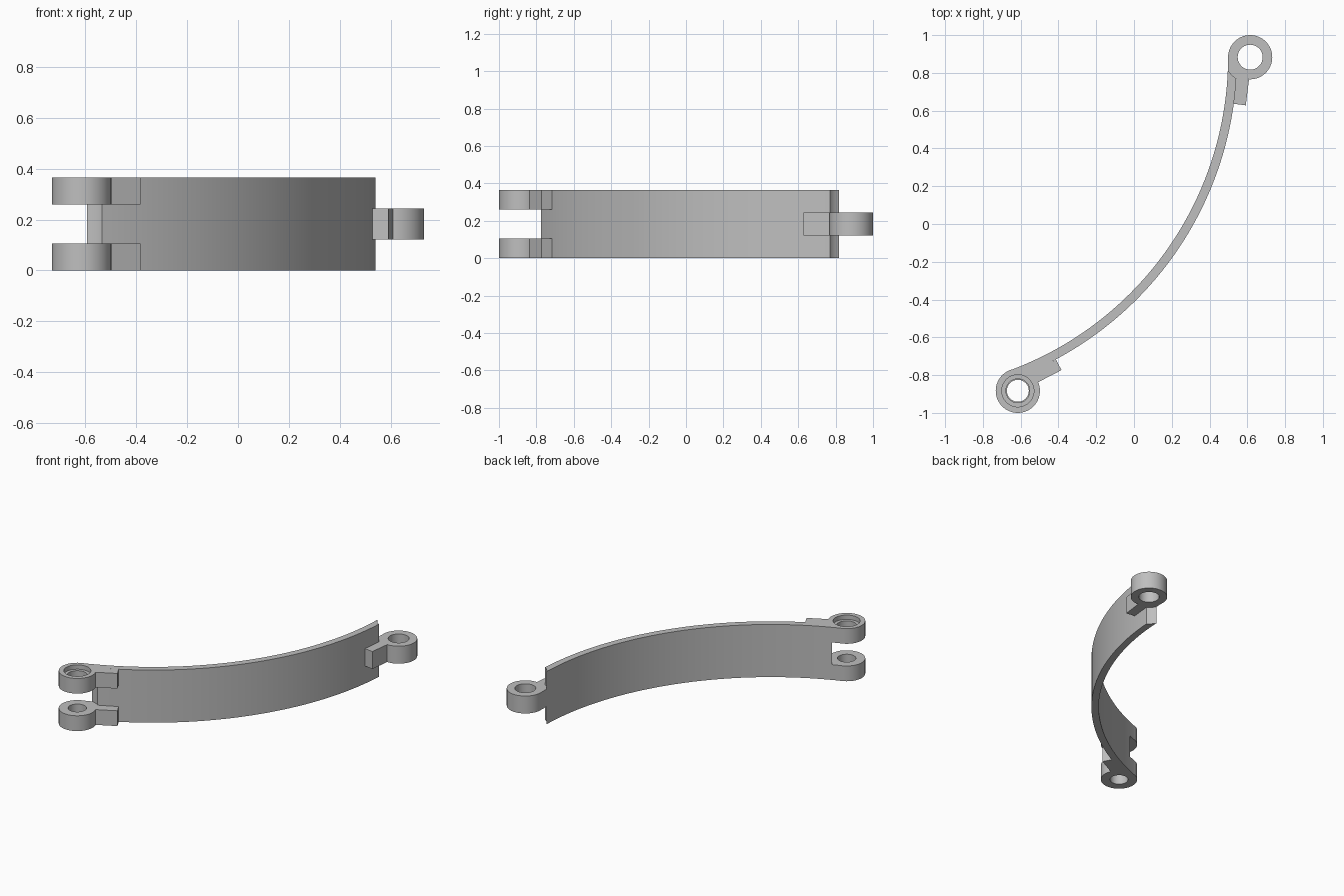
import bpy, bmesh
from math import sin, cos, acos, atan2, radians, pi
from mathutils import Vector

if "Cube" in bpy.data.objects:
    bpy.data.objects.remove(bpy.data.objects["Cube"], do_unlink=True)

# Main dimensions
HEIGHT = 0.365
RING_R = 0.117          # outer radius of the hinge rings
GAP_R = 0.135           # clearance radius around the rings
RING = Vector((0.615, 0.883))
CENTRE = Vector((-1.269, 0.883))     # centre of the band's curve
REACH = RING.x - CENTRE.x            # curve centre to ring centre
R_IN = REACH - RING_R
R_OUT = R_IN + 0.047
TAB_ANGLE = radians(7.8)

# Each end: (angle on the curve, direction towards the middle of the band)
UPPER = (0.0, -1)
LOWER = (atan2(-RING.y - CENTRE.y, -RING.x - CENTRE.x), 1)

grey = bpy.data.materials.new("plain grey")
grey.use_nodes = True
grey.diffuse_color = (0.52, 0.52, 0.52, 1)
grey.node_tree.nodes["Principled BSDF"].inputs["Base Color"].default_value = (0.52, 0.52, 0.52, 1)


def polar(r, a):
    return CENTRE + r * Vector((cos(a), sin(a)))


def sweep(r, a0, a1, n):
    return [polar(r, a0 + (a1 - a0) * i / n) for i in range(n + 1)]


def ring_arc(end, r, p0, p1, n=10):
    """Arc about a ring; 0 points at the curve centre, pi/2 along the band."""
    a, s = end
    radial = Vector((cos(a), sin(a)))
    along = Vector((-sin(a), cos(a))) * s
    mid = polar(REACH, a)
    angles = [p0 + (p1 - p0) * i / n for i in range(n + 1)]
    return [mid + r * (along * sin(p) - radial * cos(p)) for p in angles]


def gap(r):
    """Curve angle and ring angle where the clearance meets radius r."""
    d = acos((r * r + REACH ** 2 - GAP_R ** 2) / (2 * r * REACH))
    return d, acos((REACH - r * cos(d)) / GAP_R)


def finish(name, bm):
    bmesh.ops.recalc_face_normals(bm, faces=bm.faces)
    mesh = bpy.data.meshes.new(name)
    bm.to_mesh(mesh)
    bm.free()
    mesh.materials.append(grey)
    obj = bpy.data.objects.new(name, mesh)
    bpy.context.collection.objects.link(obj)
    bpy.ops.object.select_all(action="DESELECT")
    obj.select_set(True)
    bpy.context.view_layer.objects.active = obj
    bpy.ops.object.shade_smooth_by_angle(angle=radians(30))
    return obj


def prism(name, outline, z0, z1):
    bm = bmesh.new()
    base = bm.faces.new([bm.verts.new((p.x, p.y, z0)) for p in outline])
    ext = bmesh.ops.extrude_face_region(bm, geom=[base], use_keep_orig=True)
    top = [v for v in ext["geom"] if isinstance(v, bmesh.types.BMVert)]
    bmesh.ops.translate(bm, verts=top, vec=(0, 0, z1 - z0))
    bmesh.ops.remove_doubles(bm, verts=bm.verts, dist=0.00005)
    return finish(name, bm)


def turned(name, mid, profile, n=64):
    """Closed (radius, height) profile turned about a vertical axis."""
    bm = bmesh.new()
    loops = [[bm.verts.new((mid.x + r * cos(2 * pi * i / n),
                            mid.y + r * sin(2 * pi * i / n), z))
              for i in range(n)] for r, z in profile]
    for k, low in enumerate(loops):
        high = loops[(k + 1) % len(loops)]
        for i in range(n):
            j = (i + 1) % n
            bm.faces.new((low[i], low[j], high[j], high[i]))
    return finish(name, bm)


def tab(name, end, z0, z1):
    """Block joining a ring to the band, with a step on the outer face."""
    a, s = end
    d_in, p_in = gap(R_IN)
    d_out, p_out = gap(R_OUT)
    outline = ring_arc(end, RING_R, 0, radians(87), 16)
    outline.append(polar(REACH - 0.006, a + s * TAB_ANGLE))
    outline += sweep(R_OUT, a + s * TAB_ANGLE, a + s * d_out, 6)
    outline += ring_arc(end, GAP_R, p_out, p_in, 6)[1:]
    outline += sweep(R_IN, a + s * d_in, a, 4)[1:-1]
    return prism(name, outline, z0, z1)


# Curved band with hollowed ends that clear the rings
d_in, p_in = gap(R_IN)
d_out, p_out = gap(R_OUT)
outline = sweep(R_IN, LOWER[0] + d_in, UPPER[0] - d_in, 64)
outline += ring_arc(UPPER, GAP_R, p_in, p_out, 6)[1:-1]
outline += sweep(R_OUT, UPPER[0] - d_out, LOWER[0] + d_out, 64)
outline += ring_arc(LOWER, GAP_R, p_out, p_in, 6)[1:-1]
prism("curved_band", outline, 0, HEIGHT)

# Single middle hinge lug at the back end
z0, z1 = 0.122, 0.243
tab("back_lug_tab", UPPER, z0, z1)
turned("back_lug_ring", RING,
       [(0.066, z0), (RING_R, z0), (RING_R, z1), (0.066, z1)])

# Pair of hinge lugs at the front end, the top one counterbored
z0, z1 = 0.106, 0.26
tab("front_bottom_lug_tab", LOWER, 0, z0)
turned("front_bottom_lug_ring", -RING,
       [(0.058, 0), (RING_R, 0), (RING_R, z0), (0.058, z0)])
tab("front_top_lug_tab", LOWER, z1, HEIGHT)
seat = HEIGHT - 0.03
turned("front_top_lug_ring", -RING,
       [(0.063, z1), (RING_R, z1), (RING_R, HEIGHT),
        (0.085, HEIGHT), (0.085, seat), (0.063, seat)])
